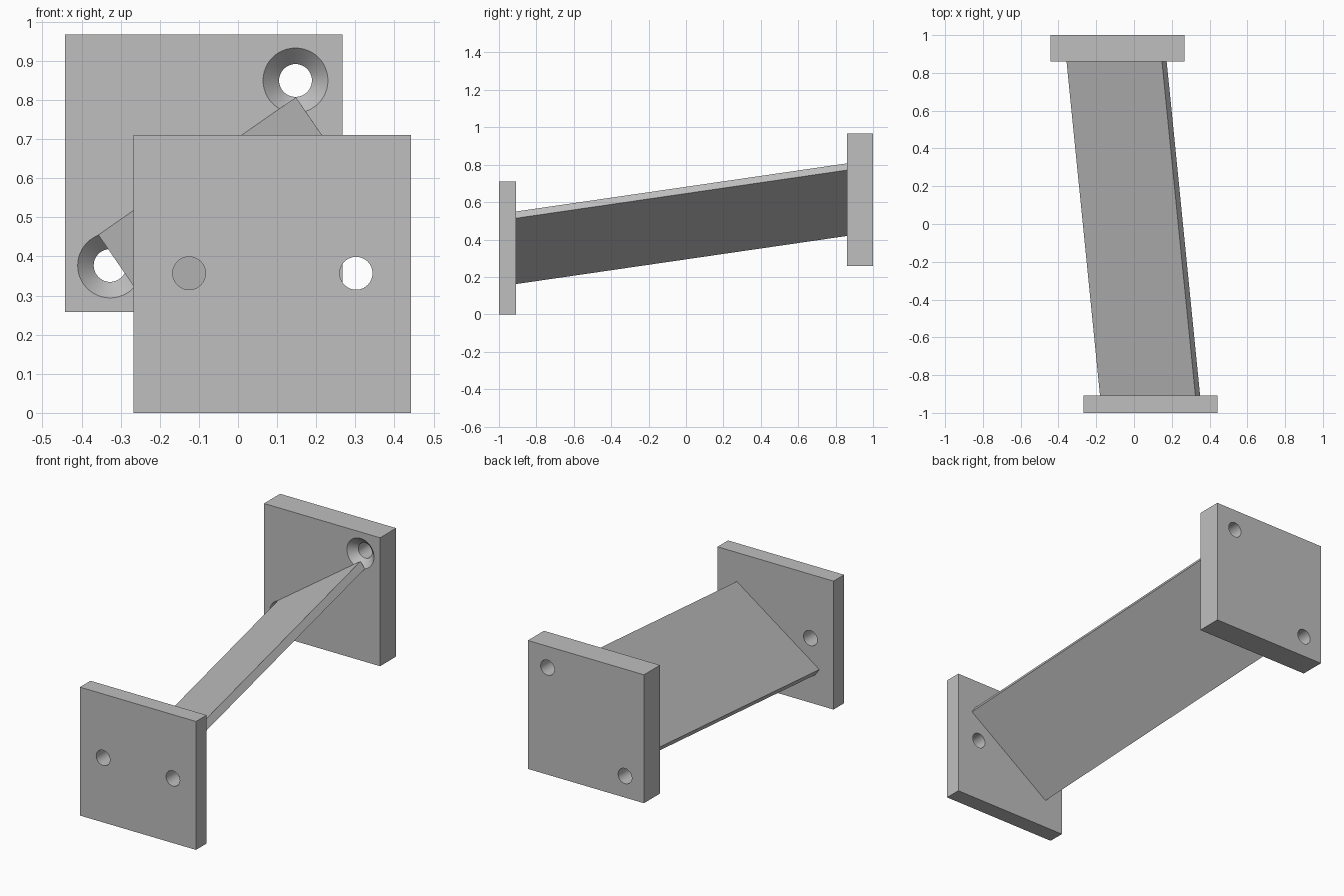
import bpy, bmesh, math
from mathutils import Vector

default = bpy.data.objects.get("Cube")
if default:
    bpy.data.objects.remove(default, do_unlink=True)

grey = bpy.data.materials.new("plain_grey")
grey.use_nodes = True
colour = (0.52, 0.52, 0.52, 1)
grey.diffuse_color = colour
grey.node_tree.nodes["Principled BSDF"].inputs["Base Color"].default_value = colour


def finish(name, bm):
    bmesh.ops.recalc_face_normals(bm, faces=bm.faces)
    mesh = bpy.data.meshes.new(name)
    bm.to_mesh(mesh)
    bm.free()
    mesh.materials.append(grey)
    obj = bpy.data.objects.new(name, mesh)
    bpy.context.collection.objects.link(obj)
    return obj


def sweep(name, outline, y0, y1, shift=(0, 0)):
    """Extrude an (x, z) outline along y, sliding the far end by shift."""
    bm = bmesh.new()
    face = bm.faces.new([bm.verts.new((x, y0, z)) for x, z in outline])
    ext = bmesh.ops.extrude_face_region(bm, geom=[face], use_keep_orig=True)
    far = [v for v in ext["geom"] if isinstance(v, bmesh.types.BMVert)]
    bmesh.ops.translate(bm, verts=far, vec=(shift[0], y1 - y0, shift[1]))
    return finish(name, bm)


def hole_cutter(x, z, profile, sides=48):
    """Turn a (radius, y) profile around an axis parallel to y."""
    bm = bmesh.new()
    rings = []
    for r, y in profile:
        angles = [math.tau * i / sides for i in range(sides)]
        rings.append([bm.verts.new((x + r * math.cos(a), y, z + r * math.sin(a)))
                      for a in angles])
    for a, b in zip(rings, rings[1:]):
        for i in range(sides):
            j = (i + 1) % sides
            bm.faces.new((a[i], a[j], b[j], b[i]))
    bm.faces.new(rings[0])
    bm.faces.new(rings[-1])
    cutter = finish("hole_cutter", bm)
    cutter.hide_render = True
    return cutter


def drilled_plate(name, x, z, y0, y1, size, holes, profile):
    outline = [(x, z), (x + size, z), (x + size, z + size), (x, z + size)]
    plate = sweep(name, outline, y0, y1)
    bpy.ops.object.select_all(action='DESELECT')
    plate.select_set(True)
    bpy.context.view_layer.objects.active = plate
    for hx, hz in holes:
        cutter = hole_cutter(hx, hz, profile)
        mod = plate.modifiers.new("hole", 'BOOLEAN')
        mod.operation = 'DIFFERENCE'
        mod.solver = 'EXACT'
        mod.object = cutter
        bpy.ops.object.modifier_apply(modifier=mod.name)
        bpy.data.objects.remove(cutter, do_unlink=True)
    bpy.ops.object.shade_smooth_by_angle(angle=math.radians(30))
    return plate


SIZE = 0.71
FRONT, BACK = -0.908, 0.86      # inner faces of the two plates
BORE, SINK = 0.042, 0.083       # hole and countersink radii

# Front plate with two plain holes side by side
drilled_plate("front_plate", -0.267, 0, -1, FRONT, SIZE,
              [(-0.125, 0.357), (0.302, 0.357)],
              [(BORE, -1.1), (BORE, FRONT + 0.1)])

# Back plate with two diagonal holes, countersunk on the inner face
drilled_plate("back_plate", -0.443, 0.258, BACK, 1, SIZE,
              [(0.147, 0.85), (-0.327, 0.377)],
              [(SINK, BACK - 0.05), (SINK, BACK),
               (BORE, BACK + SINK - BORE), (BORE, 1.1)])

# Thin tilted slab joining the plates, slanting up and across to the back
top = Vector((0.325, 0.55))
width = Vector((-0.505, -0.352))
thick = Vector((0.025, -0.036))
sweep("connecting_slab", [top, top + width, top + width + thick, top + thick],
      FRONT, BACK, shift=(-0.177, 0.257))
